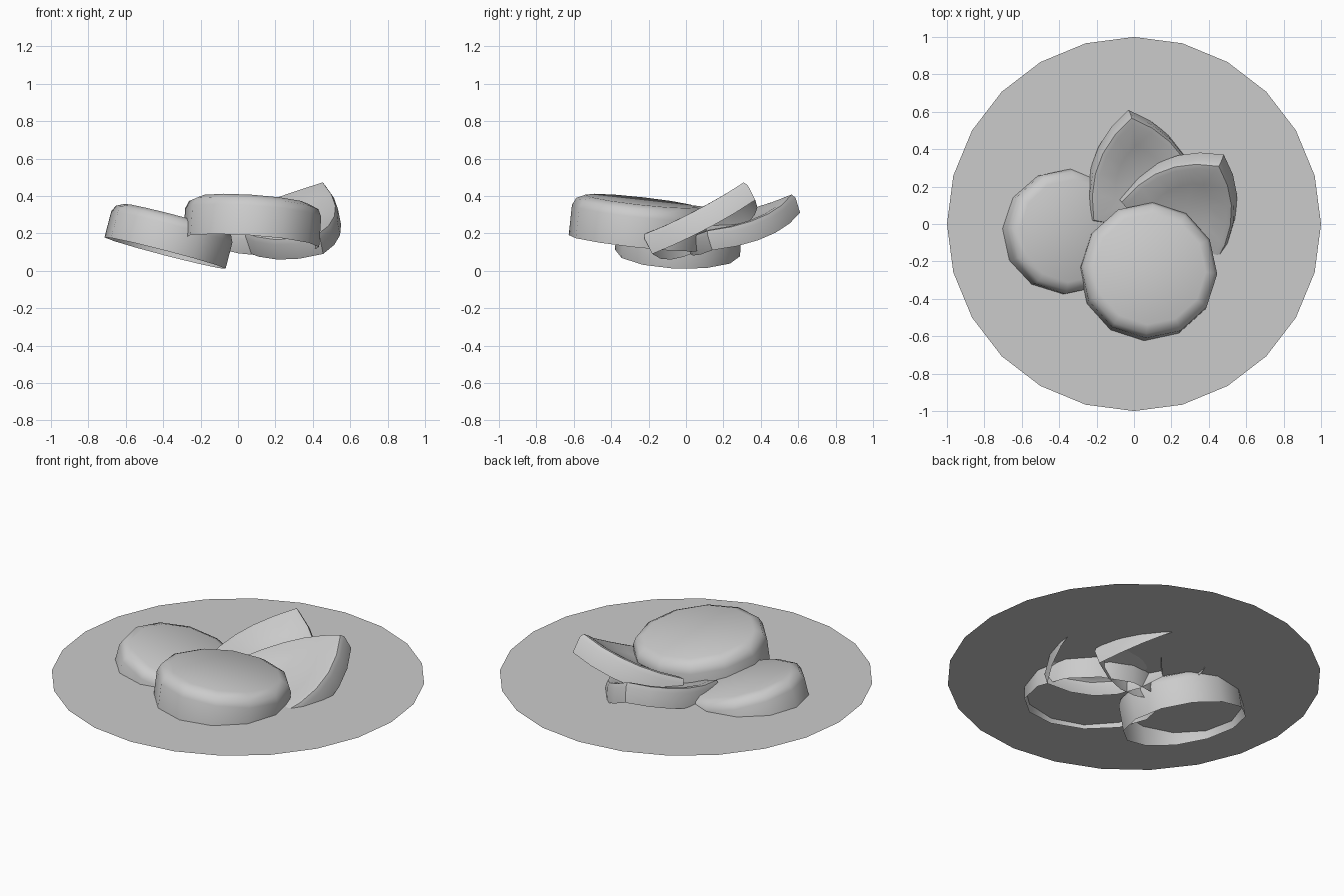
import bpy, math
from mathutils import Vector

if "Cube" in bpy.data.objects:
    bpy.data.objects.remove(bpy.data.objects["Cube"])


def make(name, rings, cap):
    """Skin a stack of closed rings; cap with a point (fan) or None (ngon). Bottom stays open."""
    n = len(rings[0])
    verts = [v for ring in rings for v in ring]
    faces = []
    for k in range(len(rings) - 1):
        for i in range(n):
            j = (i + 1) % n
            faces.append((k * n + i, k * n + j, (k + 1) * n + j, (k + 1) * n + i))
    last = (len(rings) - 1) * n
    if cap is None:
        faces.append(tuple(range(last, last + n)))
    else:
        verts.append(cap)
        faces += [(last + i, last + (i + 1) % n, len(verts) - 1) for i in range(n)]
    me = bpy.data.meshes.new(name)
    me.from_pydata(verts, [], faces)
    ob = bpy.data.objects.new(name, me)
    bpy.context.collection.objects.link(ob)
    bpy.ops.object.select_all(action='DESELECT')
    ob.select_set(True)
    bpy.context.view_layer.objects.active = ob
    bpy.ops.object.shade_smooth_by_angle(angle=math.radians(50))
    return ob


def biscuit(name, base, normal, radius, height):
    """Twelve-sided open cap with a softened top rim, tilted along normal."""
    rot = Vector((0, 0, 1)).rotation_difference(Vector(normal))
    rings = []
    for s, h in ((1, 0), (1, height * .72), (.95, height * .9), (.82, height)):
        rings.append([Vector(base) + rot @ Vector((radius * s * math.cos(a), radius * s * math.sin(a), h))
                      for a in (math.radians(30 * i - 3) for i in range(12))])
    return make(name, rings, None)


def chip(name, corners, bulge, thick, sag):
    """Rounded triangular chip, dished in the middle; corners are the lower rim, counter-clockwise."""
    c = [Vector(p) for p in corners]
    mid = sum(c, Vector()) / 3
    normal = (c[1] - c[0]).cross(c[2] - c[0]).normalized()
    reach = sum((p - mid).length for p in c) / 3
    outline = []
    for i in range(3):
        a, b = c[i], c[(i + 1) % 3]
        out = (b - a).cross(normal).normalized()
        for k in range(5):
            t = k / 5
            outline.append(a.lerp(b, t) + out * bulge * 4 * t * (1 - t) - mid)

    def place(p, s, h):
        q = p * s
        dip = sag * max(0, 1 - (q.length / reach) ** 2)
        return mid + q + normal * (h - dip)

    profile = ((1, 0), (1, thick * .7), (.96, thick * .92), (.87, thick), (.5, thick))
    rings = [[place(p, s, h) for p in outline] for s, h in profile]
    return make(name, rings, place(Vector(), 0, thick))


# plate: a flat single-sided disc
bpy.ops.mesh.primitive_circle_add(vertices=24, radius=1, fill_type='NGON', location=(0, 0, .22))
bpy.context.object.name = "plate"

# round biscuits
biscuit("large_biscuit", (.07, -.265, .15), (.07, .11, 1), .365, .225)
biscuit("small_biscuit", (-.39, -.045, .095), (.26, .04, 1), .335, .2)

# triangular chips
chip("upper_chip", ((-.06, .17, .17), (.455, -.18, .09), (.48, .37, .38)), .08, .13, .065)
chip("lower_chip", ((-.24, .04, .17), (.36, .14, .11), (-.03, .61, .31)), .08, .12, .07)
